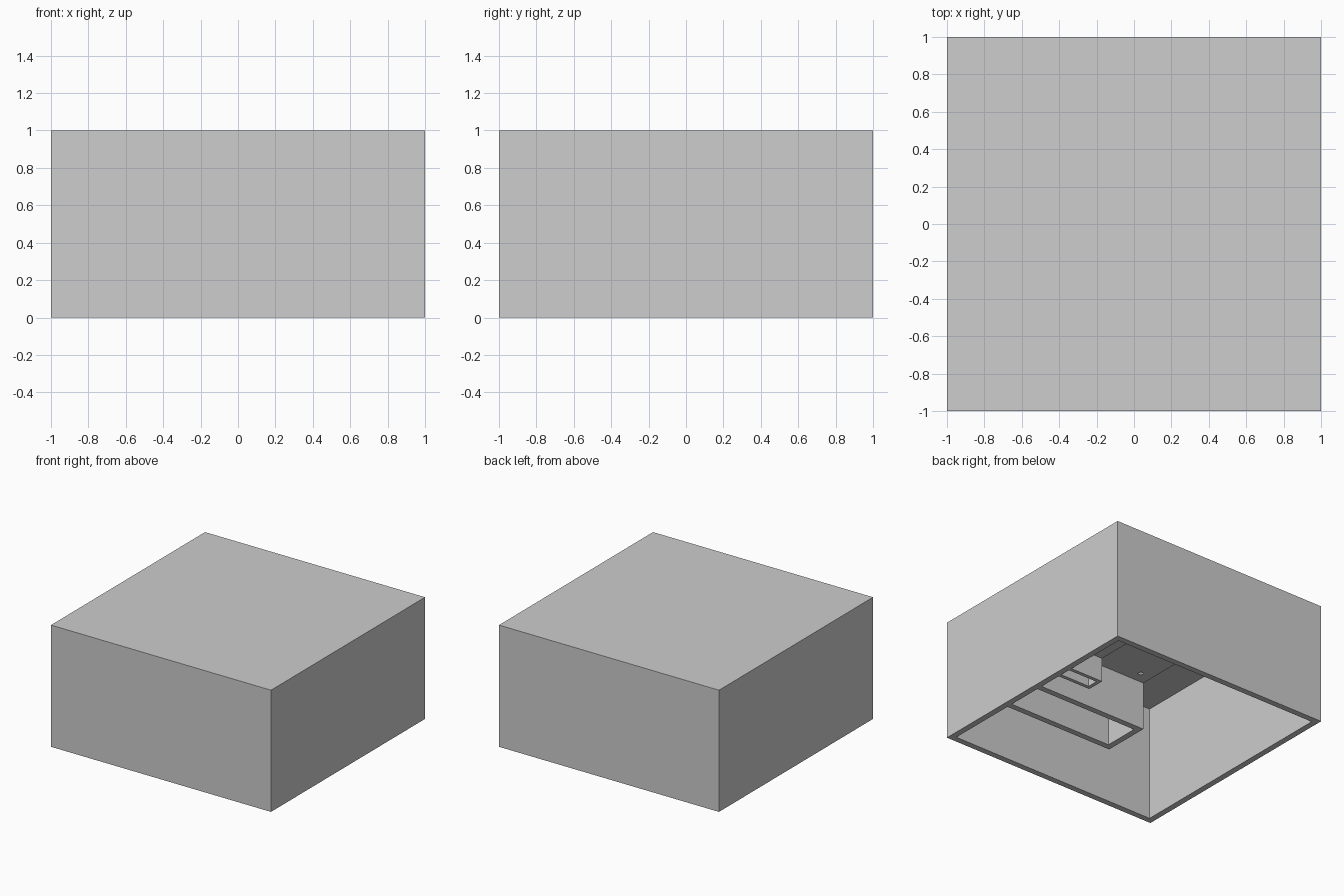
import bpy
import bmesh
from mathutils import Matrix, Vector

default = bpy.data.objects.get("Cube")
if default:
    bpy.data.objects.remove(default, do_unlink=True)

WALL = 0.05          # thickness of the outer shell
INNER = 1 - WALL     # inside face of the outer shell

grey = bpy.data.materials.new("plain_grey")
grey.use_nodes = True
grey.diffuse_color = (0.61, 0.61, 0.61, 1)
grey.node_tree.nodes["Principled BSDF"].inputs["Base Color"].default_value = (0.61, 0.61, 0.61, 1)


def add_box(bm, low, high):
    low, high = Vector(low), Vector(high)
    place = Matrix.Translation((low + high) / 2) @ Matrix.Diagonal((*(high - low), 1))
    bmesh.ops.create_cube(bm, size=1, matrix=place)


def finish(bm, name):
    bmesh.ops.recalc_face_normals(bm, faces=bm.faces)
    mesh = bpy.data.meshes.new(name)
    bm.to_mesh(mesh)
    bm.free()
    mesh.materials.append(grey)
    obj = bpy.data.objects.new(name, mesh)
    bpy.context.collection.objects.link(obj)
    return obj


def panel(name, low, high):
    bm = bmesh.new()
    add_box(bm, low, high)
    return finish(bm, name)


# Outer shell: a box hollowed from its open underside
bm = bmesh.new()
add_box(bm, (-1, -1, 0), (1, 1, 1))
bm.normal_update()
underside = min(bm.faces, key=lambda f: f.calc_center_median().z)
bmesh.ops.inset_region(bm, faces=[underside], thickness=WALL, use_even_offset=True)
cavity = bmesh.ops.extrude_discrete_faces(bm, faces=[underside])["faces"][0]
bmesh.ops.translate(bm, verts=cavity.verts, vec=(0, 0, INNER))
finish(bm, "outer_shell")


def duct(name, front, back, end, shelf, top, wall):
    """Vertical duct against the left wall, turning backwards above a shelf."""
    panel(name + "_front_wall", (end, front, 0), (INNER, front + wall, top))
    panel(name + "_back_wall", (end, back - wall, 0), (INNER, back, shelf))
    panel(name + "_end_wall", (end, front + wall, 0), (end + wall, back - wall, top))
    panel(name + "_upper_end_wall", (end, back - wall, shelf + wall),
          (end + wall, INNER, top))
    return panel(name + "_shelf", (end, back - wall, shelf), (INNER, INNER, shelf + wall))


# Large duct reaching the roof, small duct reaching the large shelf
large_shelf = duct("large_duct", -0.35, 0.05, -0.05, 0.4, INNER, WALL)
duct("small_duct", 0.25, 0.4, 0.65, 0.2, 0.4, 0.03)

# Small drain hole through the large shelf
cutter = panel("drain_cutter", (0.04, 0.13, 0.3), (0.075, 0.165, 0.5))
cutter.hide_render = True
cutter.hide_viewport = True
hole = large_shelf.modifiers.new("drain_hole", 'BOOLEAN')
hole.operation = 'DIFFERENCE'
hole.solver = 'EXACT'
hole.object = cutter
